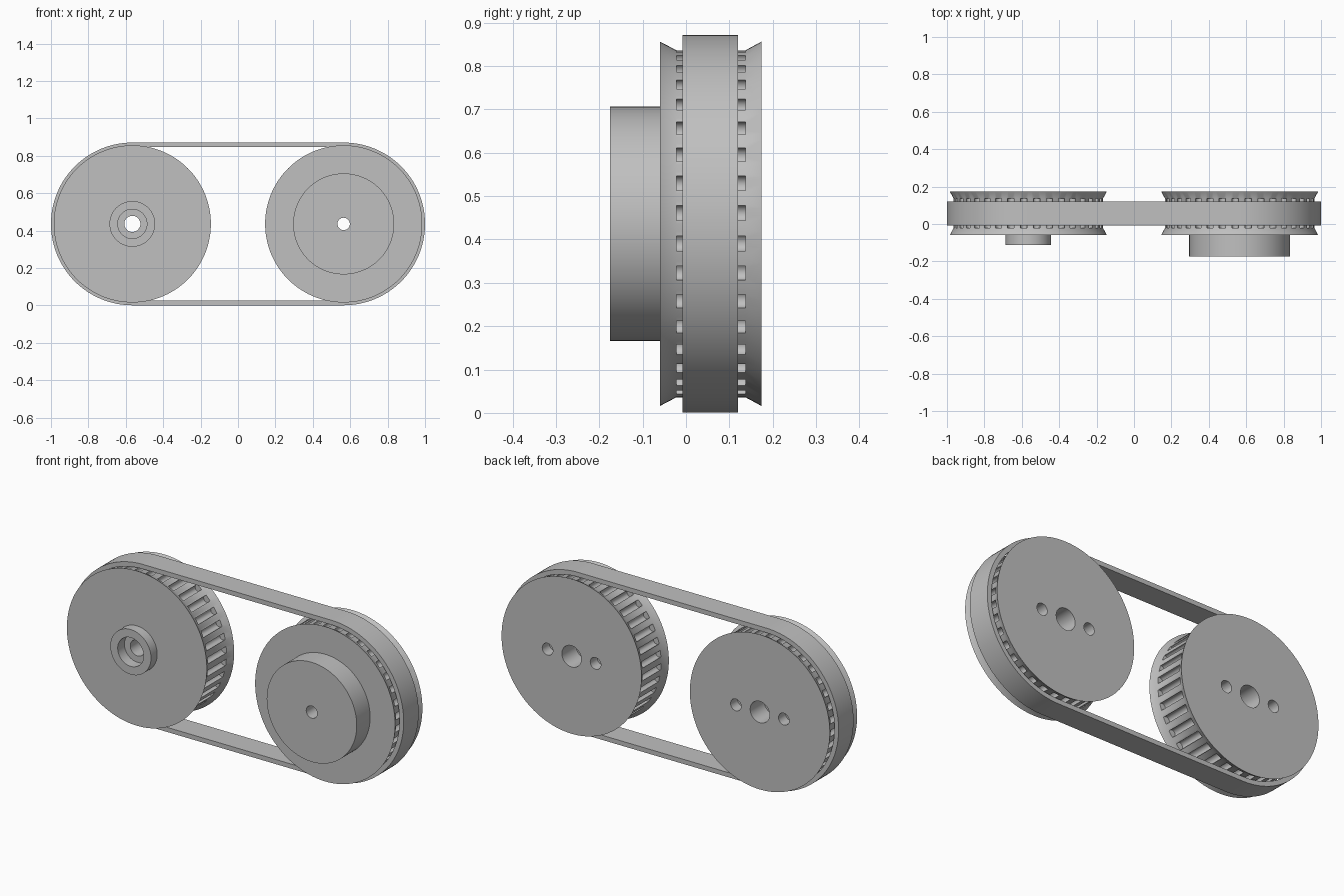
import bpy, bmesh, math
from mathutils import Matrix, Vector

if "Cube" in bpy.data.objects:
    bpy.data.objects.remove(bpy.data.objects["Cube"])

AXLE_X, AXLE_Z = 0.565, 0.436      # pulley centres
BELT_R, BELT_T = 0.435, 0.025
TEETH, TOOTH_R = 36, 0.40
Y0, Y1 = -0.022, 0.137             # toothed band between the flanges

grey = bpy.data.materials.new("plain grey")
grey.use_nodes = True
colour = (0.527, 0.527, 0.527, 1)
grey.diffuse_color = colour
grey.node_tree.nodes["Principled BSDF"].inputs["Base Color"].default_value = colour


def make_object(name, bm):
    bmesh.ops.recalc_face_normals(bm, faces=bm.faces)
    mesh = bpy.data.meshes.new(name)
    bm.to_mesh(mesh)
    bm.free()
    obj = bpy.data.objects.new(name, mesh)
    mesh.materials.append(grey)
    bpy.context.collection.objects.link(obj)
    return obj


def smooth(obj):
    bpy.ops.object.select_all(action='DESELECT')
    obj.select_set(True)
    bpy.context.view_layer.objects.active = obj
    bpy.ops.object.shade_smooth_by_angle(angle=math.radians(30))


def lathe(name, profile, steps=144):
    """Spin a closed (radius, y) profile around the y axis."""
    bm = bmesh.new()
    verts = [bm.verts.new((r, y, 0)) for r, y in profile]
    edges = [bm.edges.new((verts[i - 1], verts[i])) for i in range(len(verts))]
    bmesh.ops.spin(bm, geom=verts + edges, cent=(0, 0, 0), axis=(0, 1, 0),
                   angle=math.tau, steps=steps, use_duplicate=False)
    bmesh.ops.remove_doubles(bm, verts=bm.verts, dist=1e-5)
    return make_object(name, bm)


def add_rod(bm, start, end, radius, segments=32):
    """Cylinder between two points."""
    start, end = Vector(start), Vector(end)
    axis = end - start
    turn = axis.to_track_quat('Z', 'Y').to_matrix().to_4x4()
    bmesh.ops.create_cone(bm, cap_ends=True, segments=segments, radius1=radius,
                          radius2=radius, depth=axis.length,
                          matrix=Matrix.Translation((start + end) / 2) @ turn)


def cut(obj, bm):
    """Subtract the cutter mesh from the object."""
    cutter = make_object("cutter", bm)
    cutter.hide_render = True
    bpy.ops.object.select_all(action='DESELECT')
    bpy.context.view_layer.objects.active = obj
    obj.select_set(True)
    mod = obj.modifiers.new("cut", 'BOOLEAN')
    mod.operation = 'DIFFERENCE'
    mod.solver = 'EXACT'
    mod.object = cutter
    bpy.ops.object.modifier_apply(modifier=mod.name)
    bpy.data.objects.remove(cutter)


def pulley(name, x, hub, bore):
    # flared flanges, toothed band, hub and stepped bore in one profile
    body = [(0.42, -0.06), (TOOTH_R, Y0), (TOOTH_R, Y1), (0.42, 0.174),
            (0.058, 0.174), (0.058, 0.055), (bore, 0.055)]
    obj = lathe(name, hub + body)

    # rounded grooves between the teeth
    bm = bmesh.new()
    for i in range(TEETH):
        a = math.tau * (i + 0.35) / TEETH
        px, pz = 0.39 * math.cos(a), 0.39 * math.sin(a)
        add_rod(bm, (px, Y0, pz), (px, Y1, pz), 0.02, 20)
    cut(obj, bm)

    # two blind holes in the back face
    bm = bmesh.new()
    for side in (-1, 1):
        add_rod(bm, (side * 0.144, 0.114, 0), (side * 0.144, 0.2, 0), 0.032)
    cut(obj, bm)
    obj.location = (x, 0, AXLE_Z)
    return obj


# right pulley: small recessed hub
right_pulley = pulley("right_pulley", -AXLE_X,
                      [(0.043, -0.055), (0.078, -0.055), (0.078, -0.113),
                       (0.122, -0.113), (0.122, -0.06)], 0.043)

# left pulley: wide hub with a set screw hole on top
left_pulley = pulley("left_pulley", AXLE_X,
                     [(0.033, -0.175), (0.27, -0.175), (0.27, -0.06)], 0.033)
for radius, bottom in ((0.042, 0.235), (0.028, 0.0)):
    bm = bmesh.new()
    add_rod(bm, (0, -0.115, bottom), (0, -0.115, 0.35), radius)
    cut(left_pulley, bm)

# belt: flat band around both pulleys
bm = bmesh.new()
rings = []
for radius in (BELT_R, BELT_R - BELT_T):
    for y in (-0.008, 0.12):
        ring = []
        for side in (1, -1):
            for i in range(65):
                a = -math.pi / 2 + math.pi * i / 64
                ring.append(bm.verts.new((side * (AXLE_X + radius * math.cos(a)), y,
                                          AXLE_Z + side * radius * math.sin(a))))
        rings.append(ring)
outer_front, outer_back, inner_front, inner_back = rings
loop = [outer_front, outer_back, inner_back, inner_front]
for k in range(4):
    a, b = loop[k - 1], loop[k]
    for i in range(len(a)):
        bm.faces.new((a[i - 1], a[i], b[i], b[i - 1]))
belt = make_object("belt", bm)

for obj in (right_pulley, left_pulley, belt):
    smooth(obj)
